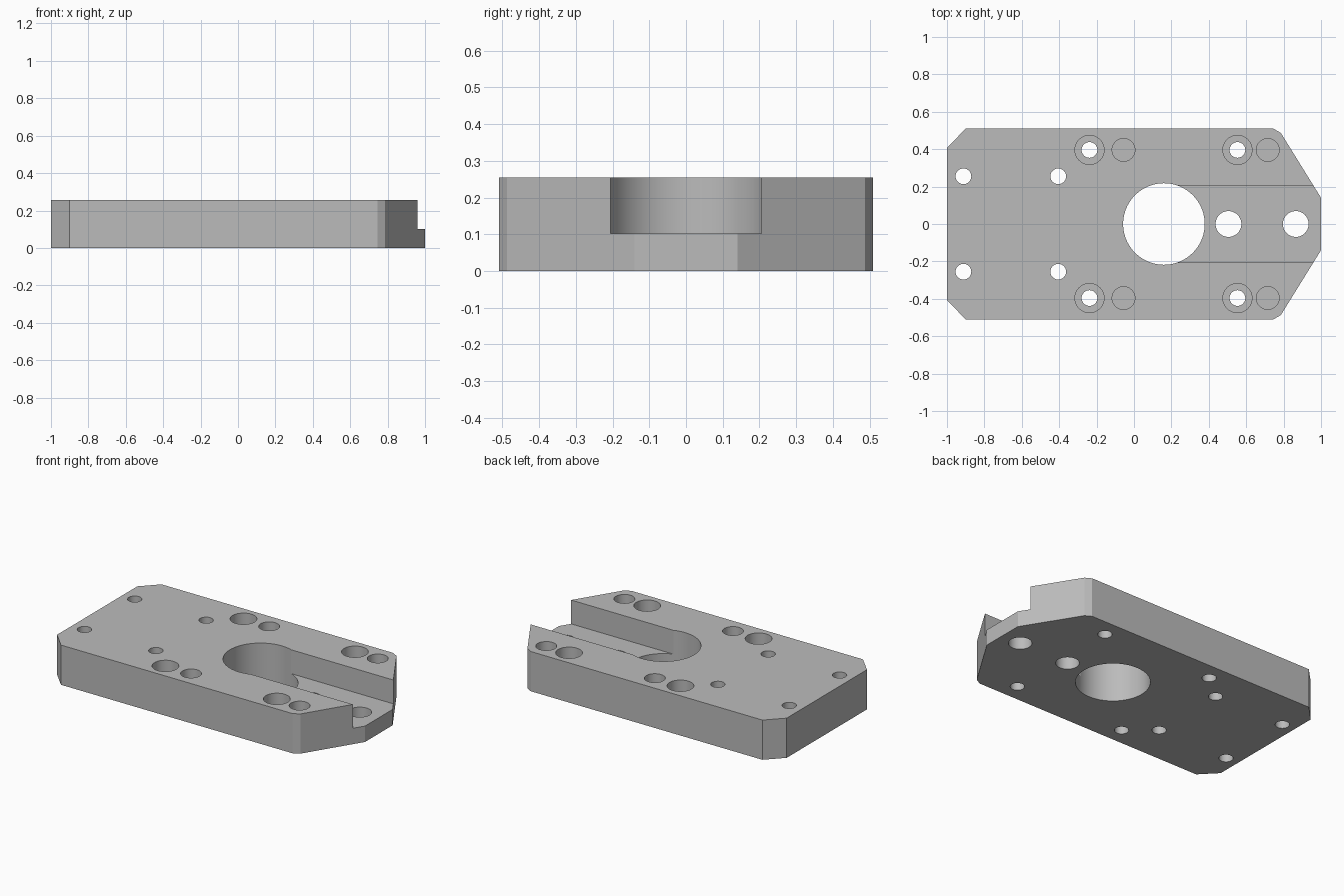
import bpy
import bmesh
import math

if "Cube" in bpy.data.objects:
    bpy.data.objects.remove(bpy.data.objects["Cube"], do_unlink=True)

HEIGHT = 0.255
SLOT_FLOOR = 0.102

# Single machined-metal colour
grey = bpy.data.materials.new("machined grey")
grey.use_nodes = True
colour = (0.5, 0.5, 0.5, 1)
grey.diffuse_color = colour
grey.node_tree.nodes["Principled BSDF"].inputs["Base Color"].default_value = colour


def prism(name, outline, z0, z1):
    """Extrude a closed outline between two heights."""
    bm = bmesh.new()
    face = bm.faces.new([bm.verts.new((x, y, z0)) for x, y in outline])
    top = bmesh.ops.extrude_face_region(bm, geom=[face])["geom"]
    for v in top:
        if isinstance(v, bmesh.types.BMVert):
            v.co.z = z1
    bmesh.ops.recalc_face_normals(bm, faces=bm.faces)
    mesh = bpy.data.meshes.new(name)
    bm.to_mesh(mesh)
    bm.free()
    mesh.materials.append(grey)
    obj = bpy.data.objects.new(name, mesh)
    bpy.context.scene.collection.objects.link(obj)
    return obj


def cut(obj):
    """Subtract a helper solid from the plate, then remove it."""
    obj.hide_render = True
    mod = plate.modifiers.new("cut", "BOOLEAN")
    mod.operation = "DIFFERENCE"
    mod.solver = "EXACT"
    mod.object = obj
    bpy.context.view_layer.objects.active = plate
    bpy.ops.object.modifier_apply(modifier=mod.name)
    bpy.data.objects.remove(obj, do_unlink=True)


def drill(x, y, r, floor=-0.1, sides=40):
    ring = [(x + r * math.cos(2 * math.pi * i / sides),
             y + r * math.sin(2 * math.pi * i / sides)) for i in range(sides)]
    cut(prism("drill", ring, floor, HEIGHT + 0.1))


# Plate with chamfered rear corners and a tapered nose
half = [(1, 0.14), (0.785, 0.487), (0.745, 0.51), (-0.9, 0.51), (-1, 0.407)]
plate = prism("mounting_plate", half + [(x, -y) for x, y in reversed(half)], 0, HEIGHT)

# Open slot running out through the nose
cut(prism("slot", [(0.16, -0.205), (1.2, -0.205), (1.2, 0.205), (0.16, 0.205)],
          SLOT_FLOOR, HEIGHT + 0.1))

# Central bore and the two holes in the slot floor
drill(0.16, 0, 0.218, sides=96)
for x in (0.505, 0.865):
    drill(x, 0, 0.069)

for side in (-1, 1):
    # Plain through holes
    for x in (-0.912, -0.405):
        drill(x, side * 0.255, 0.042)
    # Counterbored screw holes, each with a blind dowel hole beside it
    for x, dowel_x in ((-0.238, -0.056), (0.553, 0.715)):
        drill(x, side * 0.396, 0.042)
        drill(x, side * 0.396, 0.078, SLOT_FLOOR)
        drill(dowel_x, side * 0.396, 0.061, SLOT_FLOOR)

# Smooth bores, crisp edges
bpy.ops.object.select_all(action="DESELECT")
plate.select_set(True)
bpy.context.view_layer.objects.active = plate
bpy.ops.object.shade_smooth_by_angle(angle=math.radians(20))
